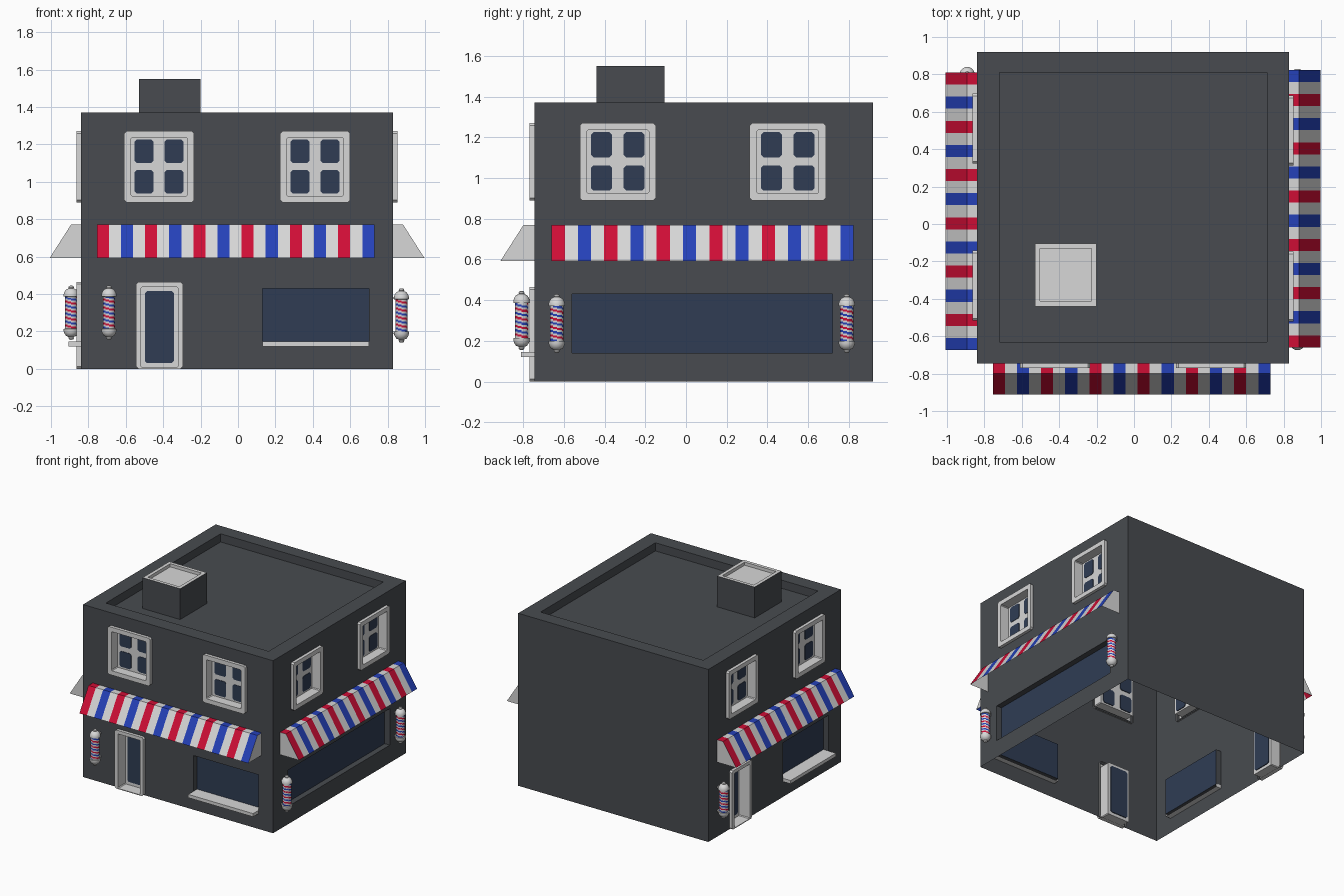
import bpy, bmesh, math
from mathutils import Matrix, Vector

if "Cube" in bpy.data.objects:
    bpy.data.objects.remove(bpy.data.objects["Cube"])

def material(name, rgb):
    m = bpy.data.materials.new(name)
    m.diffuse_color = (*rgb, 1)
    m.use_nodes = True
    m.node_tree.nodes["Principled BSDF"].inputs["Base Color"].default_value = m.diffuse_color
    return m

MATS = [material("dark grey wall", (0.065, 0.071, 0.080)),
        material("white trim", (0.68, 0.68, 0.68)),
        material("navy glass", (0.029, 0.046, 0.088)),
        material("red", (0.62, 0.004, 0.036)),
        material("blue", (0.018, 0.052, 0.48))]
WALL, WHITE, GLASS, RED, BLUE = range(5)

# Local frames: X runs along the wall, Y goes inward, Z is up
def frame(deg, x, y):
    return Matrix.Translation((x, y, 0)) @ Matrix.Rotation(math.radians(deg), 4, 'Z')

FRONT, RIGHT = frame(0, 0, -0.745), frame(90, 0.83, 0)
LEFT, BACK = frame(-90, -0.84, 0), frame(180, 0, 0.92)
UP = Matrix.Rotation(math.radians(-90), 4, 'X')   # local -Y points to the sky

def finish(name, bm, M, smooth=False):
    me = bpy.data.meshes.new(name)
    bmesh.ops.transform(bm, matrix=M, verts=bm.verts)
    bm.to_mesh(me)
    bm.free()
    for m in MATS:
        me.materials.append(m)
    ob = bpy.data.objects.new(name, me)
    bpy.context.collection.objects.link(ob)
    if smooth:
        bpy.context.view_layer.objects.active = ob
        ob.select_set(True)
        bpy.ops.object.shade_smooth_by_angle(angle=math.radians(40))
        ob.select_set(False)
    return ob

def face(bm, pts, mat):
    f = bm.faces.new([bm.verts.new(p) for p in pts])
    f.material_index = mat

def rect(r, y, c=0.0):
    """Rectangle (u0, u1, z0, z1) at depth y, corners cut by c."""
    a, b, d, e = r
    if c == 0:
        return [(a, y, d), (b, y, d), (b, y, e), (a, y, e)]
    return [(a + c, y, d), (b - c, y, d), (b, y, d + c), (b, y, e - c),
            (b - c, y, e), (a + c, y, e), (a, y, e - c), (a, y, d + c)]

def loft(bm, loops, mats, cap):
    """Joins each loop to the next, then closes the last."""
    for A, B, m in zip(loops, loops[1:], mats):
        for i in range(len(A)):
            j = (i + 1) % len(A)
            face(bm, [A[i], A[j], B[j], B[i]], m)
    face(bm, loops[-1], cap)

def inset(r, d, bottom=None):
    return (r[0] + d, r[1] - d, r[2] + (d if bottom is None else bottom), r[3] - d)

def wall(name, M, u0, u1, holes):
    """Single sheet wall with rectangular openings."""
    us = sorted({u0, u1, *[u for h in holes for u in h[:2]]})
    zs = sorted({0.0, 1.37, *[z for h in holes for z in h[2:]]})
    bm = bmesh.new()
    for a, b in zip(us, us[1:]):
        for d, e in zip(zs, zs[1:]):
            u, z = (a + b) / 2, (d + e) / 2
            if not any(h[0] < u < h[1] and h[2] < z < h[3] for h in holes):
                face(bm, rect((a, b, d, e), 0), WALL)
    bmesh.ops.remove_doubles(bm, verts=bm.verts, dist=1e-5)
    finish(name, bm, M)

def pane(bm, r, y):
    loft(bm, [rect(r, y + 0.008, 0.012), rect(r, y - 0.001, 0.012)], [GLASS], GLASS)
    face(bm, rect(r, y + 0.008, 0.012)[::-1], GLASS)

def casing(bm, r, depth, width, bottom=None):
    inner = inset(r, width, bottom)
    loft(bm, [rect(r, 0.01, 0.012), rect(r, -0.024, 0.012), rect(inner, -0.024, 0.006),
              rect(inner, depth, 0.006)], [WHITE] * 3, WHITE)

def sash_window(name, M, u):
    # frame with a deep reveal and four panes
    r = (u - 0.187, u + 0.187, 0.89, 1.27)
    bm = bmesh.new()
    casing(bm, r, 0.05, 0.035)
    for su in (-0.08, 0.08):
        for z in (1.0, 1.163):
            pane(bm, (u + su - 0.051, u + su + 0.051, z - 0.062, z + 0.062), 0.048)
    finish(name, bm, M)

def door(name, M, u):
    r = (u - 0.125, u + 0.125, 0.0, 0.465)
    bm = bmesh.new()
    casing(bm, r, 0.07, 0.027, 0.006)
    pane(bm, (u - 0.078, u + 0.078, 0.03, 0.415), 0.068)
    finish(name, bm, M)

def display_window(name, M, r):
    bm = bmesh.new()
    loft(bm, [rect(r, 0), rect(r, 0.045)], [WALL], GLASS)
    finish(name, bm, M)

def sill(name, M, u0, u1):
    bm = bmesh.new()
    r = (u0, u1, 0.12, 0.146)
    loft(bm, [rect(r, 0.045), rect(r, -0.065)], [WHITE], WHITE)
    finish(name, bm, M)

def awning(name, M, u0):
    # 23 stripes over a flat top and a slope, with closed ends
    bm = bmesh.new()
    n, w = 23, 1.484 / 23
    prof = [(0, 0.77), (-0.053, 0.77), (-0.167, 0.592)]
    for i in range(n):
        a, b = u0 + i * w, u0 + (i + 1) * w
        m = WHITE if i % 2 else (RED if i % 4 == 0 else BLUE)
        for (y0, z0), (y1, z1) in zip(prof, prof[1:]):
            face(bm, [(a, y1, z1), (b, y1, z1), (b, y0, z0), (a, y0, z0)], m)
    side = prof + [(0, 0.592)]
    face(bm, [(u0, y, z) for y, z in side], WHITE)
    face(bm, [(u0 + n * w, y, z) for y, z in side[::-1]], WHITE)
    finish(name, bm, M)

def striped_pole(name, M, u, off, z0):
    # turned caps on a spirally striped cylinder
    bm = bmesh.new()
    end = [(0.002, 0), (0.011, 0.002), (0.015, 0.010), (0.013, 0.015), (0.027, 0.021),
           (0.036, 0.034), (0.040, 0.046), (0.040, 0.058), (0.033, 0.060)]
    H, rings, seg = 0.29, 32, 20
    tube = [(0.033, 0.06 + (H - 0.12) * i / rings) for i in range(1, rings)]
    prof = end + tube + [(r, H - z) for r, z in end[::-1]]
    loops = [[bm.verts.new((u + r * math.cos(k * math.tau / seg),
                            -off + r * math.sin(k * math.tau / seg), z0 + z))
              for k in range(seg)] for r, z in prof]
    for i, (A, B) in enumerate(zip(loops, loops[1:])):
        for k in range(seg):
            j = (k + 1) % seg
            f = bm.faces.new([A[k], A[j], B[j], B[k]])
            t = i - len(end) + 1
            s = int(t + k * 8 / seg) % 8
            on_tube = 0 <= t < rings
            f.material_index = {0: RED, 1: RED, 4: BLUE, 5: BLUE}.get(s, WHITE) if on_tube else WHITE
    bm.faces.new(loops[0][::-1]).material_index = WHITE
    bm.faces.new(loops[-1]).material_index = WHITE
    for z in (z0 + 0.052, z0 + H - 0.052):     # wall brackets
        r = (u - 0.01, u + 0.01, z - 0.006, z + 0.006)
        loft(bm, [rect(r, 0), rect(r, -off)], [WHITE], WHITE)
    finish(name, bm, M, True)

# Per side: frame, wall ends, upper windows, awning start, door, shop window, poles
sides = [
    ("front", FRONT, -0.84, 0.83, (-0.422, 0.412), -0.755, -0.42, (0.13, 0.70, 0.14, 0.43),
     [-0.69], 0.063, 0.155),
    ("right", RIGHT, -0.745, 0.92, (-0.335, 0.50), -0.66, None, (-0.56, 0.72, 0.14, 0.43),
     [-0.635, 0.79], 0.044, 0.14),
    ("left", LEFT, -0.92, 0.745, (-0.51, 0.33), -0.81, -0.53, (0.02, 0.59, 0.14, 0.43),
     [-0.80], 0.052, 0.155)]
for n, M, u0, u1, wins, aw, dr, shop, poles, off, pz in sides:
    holes = [shop] + [(u - 0.17, u + 0.17, 0.91, 1.25) for u in wins]
    if dr is not None:
        holes.append((dr - 0.11, dr + 0.11, 0.0, 0.45))
        door(n + "_door", M, dr)
        sill(n + "_sill", M, shop[0], shop[1])
    wall(n + "_wall", M, u0, u1, holes)
    display_window(n + "_shop_window", M, shop)
    for i, u in enumerate(wins):
        sash_window(f"{n}_upper_window_{i + 1}", M, u)
    awning(n + "_awning", M, aw)
    for i, u in enumerate(poles):
        striped_pole(f"{n}_striped_pole_{i + 1}", M, u, off, pz)
wall("back_wall", BACK, -0.83, 0.84, [])

# Roof with parapet
bm = bmesh.new()
outer, inner = (-0.84, 0.83, -0.745, 0.92), (-0.72, 0.71, -0.63, 0.81)
loft(bm, [rect(outer, -1.37), rect(inner, -1.37), rect(inner, -1.305)], [WALL, WALL], WALL)
finish("roof", bm, UP)

# Chimney with a pale hollow top
bm = bmesh.new()
c = (-0.53, -0.20, -0.44, -0.105)
ci = inset(c, 0.027)
loft(bm, [rect(c, -1.305), rect(c, -1.55), rect(ci, -1.55), rect(ci, -1.525)],
     [WALL, WHITE, WHITE], WHITE)
finish("chimney", bm, UP)
